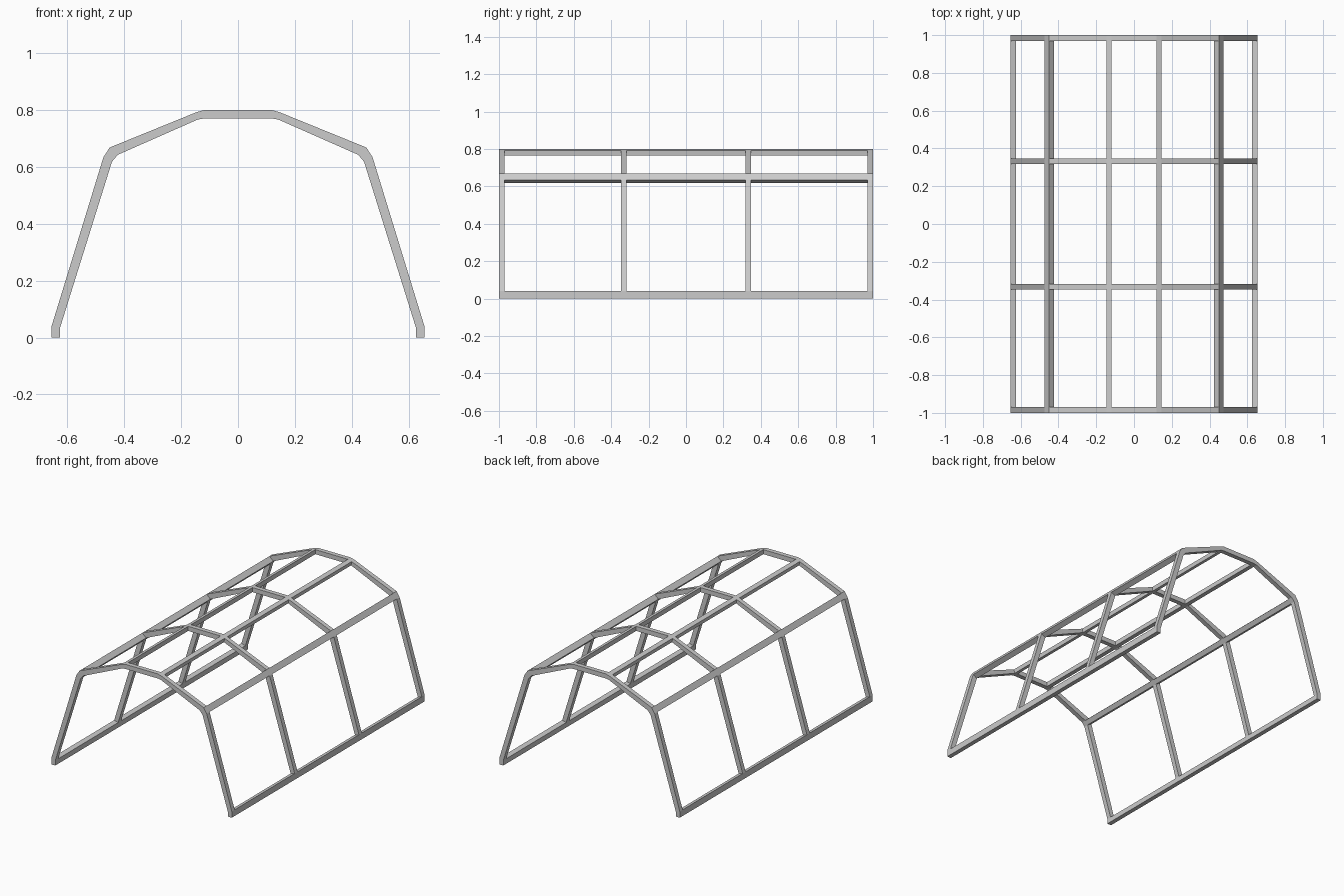
import bpy, bmesh

if "Cube" in bpy.data.objects:
    bpy.data.objects.remove(bpy.data.objects["Cube"])

# Right half of the hoop outline: foot, shoulder and ridge joints (x, z)
outer_half = [(0.655, 0), (0.655, 0.041), (0.473, 0.634), (0.451, 0.668), (0.146, 0.792), (0.118, 0.80)]
inner_half = [(0.626, 0), (0.626, 0.033), (0.443, 0.618), (0.423, 0.642), (0.142, 0.766), (0.118, 0.77)]


def mirrored(half):
    return half + [(-x, z) for x, z in reversed(half)]


outer, inner = mirrored(outer_half), mirrored(inner_half)
joints = range(0, 11, 2)                 # even segments are joints, odd ones are spans
rib_y = [(-1.0, -0.97), (-0.348, -0.318), (0.318, 0.348), (0.97, 1.0)]


def make_object(name, faces):
    bm = bmesh.new()
    for pts in faces:
        bm.faces.new([bm.verts.new(p) for p in pts])
    bmesh.ops.remove_doubles(bm, verts=bm.verts, dist=0.0001)
    bmesh.ops.recalc_face_normals(bm, faces=bm.faces)
    mesh = bpy.data.meshes.new(name)
    bm.to_mesh(mesh)
    bm.free()
    bpy.context.collection.objects.link(bpy.data.objects.new(name, mesh))


def strip(a, b, y0, y1):
    """Quad between two profile points, swept along y."""
    return [(a[0], y0, a[1]), (b[0], y0, b[1]), (b[0], y1, b[1]), (a[0], y1, a[1])]


# Bent hoop ribs, left open where the rails join
for n, (y0, y1) in enumerate(rib_y):
    faces = [strip(outer[k], inner[k], y0, y1) for k in (0, -1)]
    for i in range(11):
        faces.append(strip(outer[i], outer[i + 1], y0, y1))
        faces.append(strip(inner[i], inner[i + 1], y0, y1))
        section = [outer[i], outer[i + 1], inner[i + 1], inner[i]]
        for y, is_end in ((y0, n == 0), (y1, n == len(rib_y) - 1)):
            if i not in joints or is_end:
                faces.append([(x, y, z) for x, z in section])
    make_object(f"hoop_rib_{n + 1}", faces)

# Lengthwise rails between neighbouring ribs
rail_names = ["base_rail_right", "shoulder_rail_right", "ridge_rail_right",
              "ridge_rail_left", "shoulder_rail_left", "base_rail_left"]
for name, i in zip(rail_names, joints):
    section = [outer[i], outer[i + 1], inner[i + 1], inner[i]]
    for bay in range(3):
        y0, y1 = rib_y[bay][1], rib_y[bay + 1][0]
        make_object(f"{name}_{bay + 1}",
                    [strip(section[k], section[(k + 1) % 4], y0, y1) for k in range(4)])
